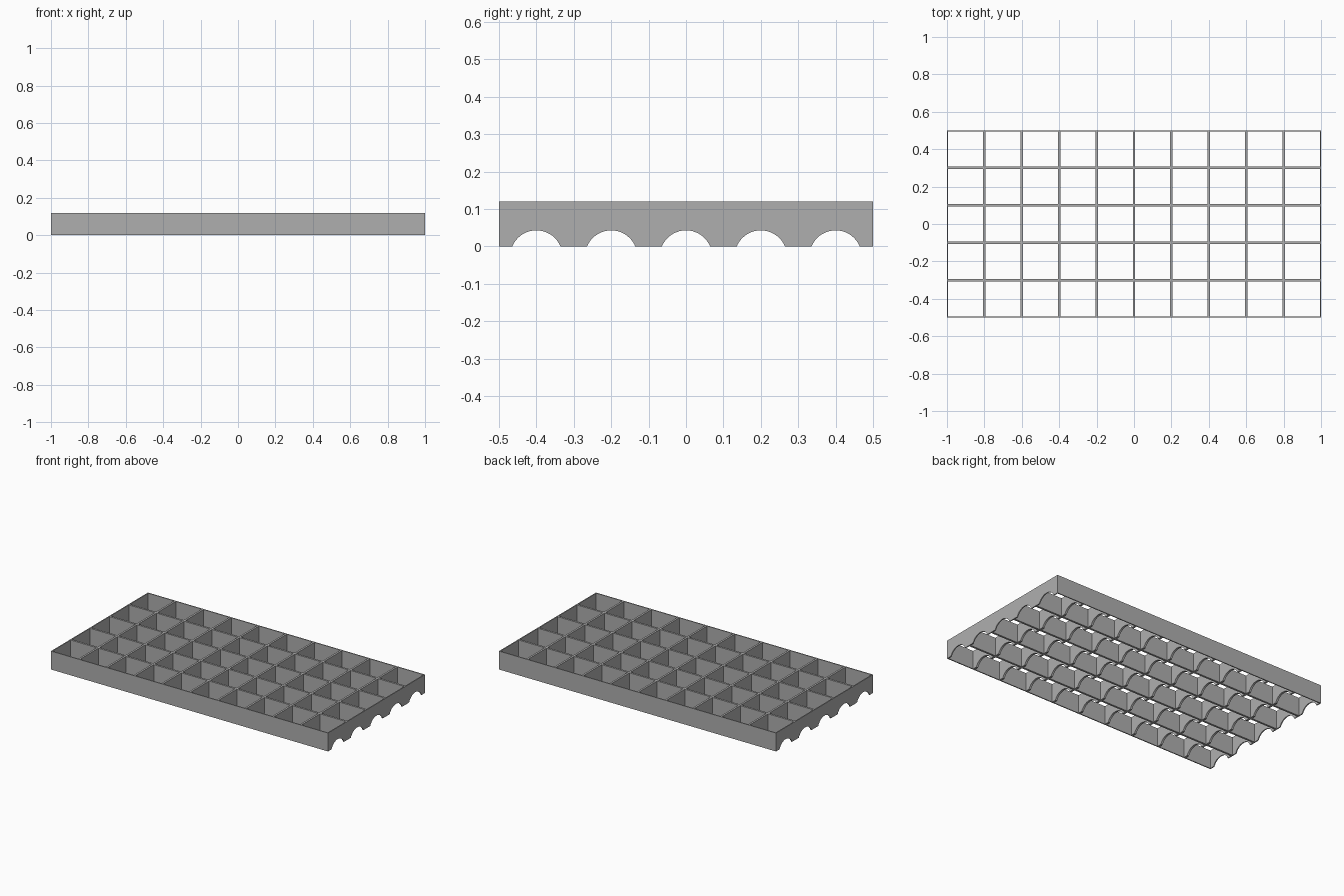
import bpy
import bmesh
from math import pi
from mathutils import Matrix, Vector

COLS, ROWS = 10, 5
CELL = 0.2
HEIGHT = 0.12
HALF_WALL = 0.0065
ARCH_RADIUS, ARCH_CENTRE_Z = 0.07, -0.027

if "Cube" in bpy.data.objects:
    bpy.data.objects.remove(bpy.data.objects["Cube"], do_unlink=True)

grey = bpy.data.materials.new("plain grey")
grey.use_nodes = True
colour = (0.43, 0.43, 0.43, 1)
grey.diffuse_color = colour
grey.node_tree.nodes["Principled BSDF"].inputs["Base Color"].default_value = colour


def add_box(bm, centre, size):
    matrix = Matrix.Translation(centre) @ Matrix.Diagonal(Vector(size)).to_4x4()
    bmesh.ops.create_cube(bm, size=1, matrix=matrix)


def make_object(name, bm):
    mesh = bpy.data.meshes.new(name)
    bm.to_mesh(mesh)
    bm.free()
    mesh.materials.append(grey)
    obj = bpy.data.objects.new(name, mesh)
    bpy.context.collection.objects.link(obj)
    return obj


# Solid block that becomes the divided grid tray
bm = bmesh.new()
add_box(bm, (0, 0, HEIGHT / 2), (COLS * CELL, ROWS * CELL, HEIGHT))
tray = make_object("grid_tray", bm)

row_centres = [(j - (ROWS - 1) / 2) * CELL for j in range(ROWS)]
col_centres = [(i - (COLS - 1) / 2) * CELL for i in range(COLS)]

# Open square cells, running right through the block
bm = bmesh.new()
opening = CELL - 2 * HALF_WALL
for x in col_centres:
    for y in row_centres:
        add_box(bm, (x, y, HEIGHT / 2), (opening, opening, HEIGHT * 2))
cell_cutter = make_object("cell_cutter", bm)

# Arched notches along each row, under every cross wall
bm = bmesh.new()
for y in row_centres:
    matrix = Matrix.Translation((0, y, ARCH_CENTRE_Z)) @ Matrix.Rotation(pi / 2, 4, "Y")
    bmesh.ops.create_cone(bm, cap_ends=True, segments=48, radius1=ARCH_RADIUS,
                          radius2=ARCH_RADIUS, depth=COLS * CELL + 0.2, matrix=matrix)
arch_cutter = make_object("arch_cutter", bm)

# Cut the openings, then drop the helpers
bpy.context.view_layer.objects.active = tray
for cutter in (cell_cutter, arch_cutter):
    cutter.hide_render = True
    cut = tray.modifiers.new(cutter.name, "BOOLEAN")
    cut.operation = "DIFFERENCE"
    cut.solver = "EXACT"
    cut.object = cutter
    bpy.ops.object.modifier_apply(modifier=cut.name)
    bpy.data.objects.remove(cutter, do_unlink=True)

# Smooth arch undersides, crisp wall edges
bpy.ops.object.select_all(action="DESELECT")
tray.select_set(True)
bpy.ops.object.shade_smooth_by_angle(angle=pi / 6)
